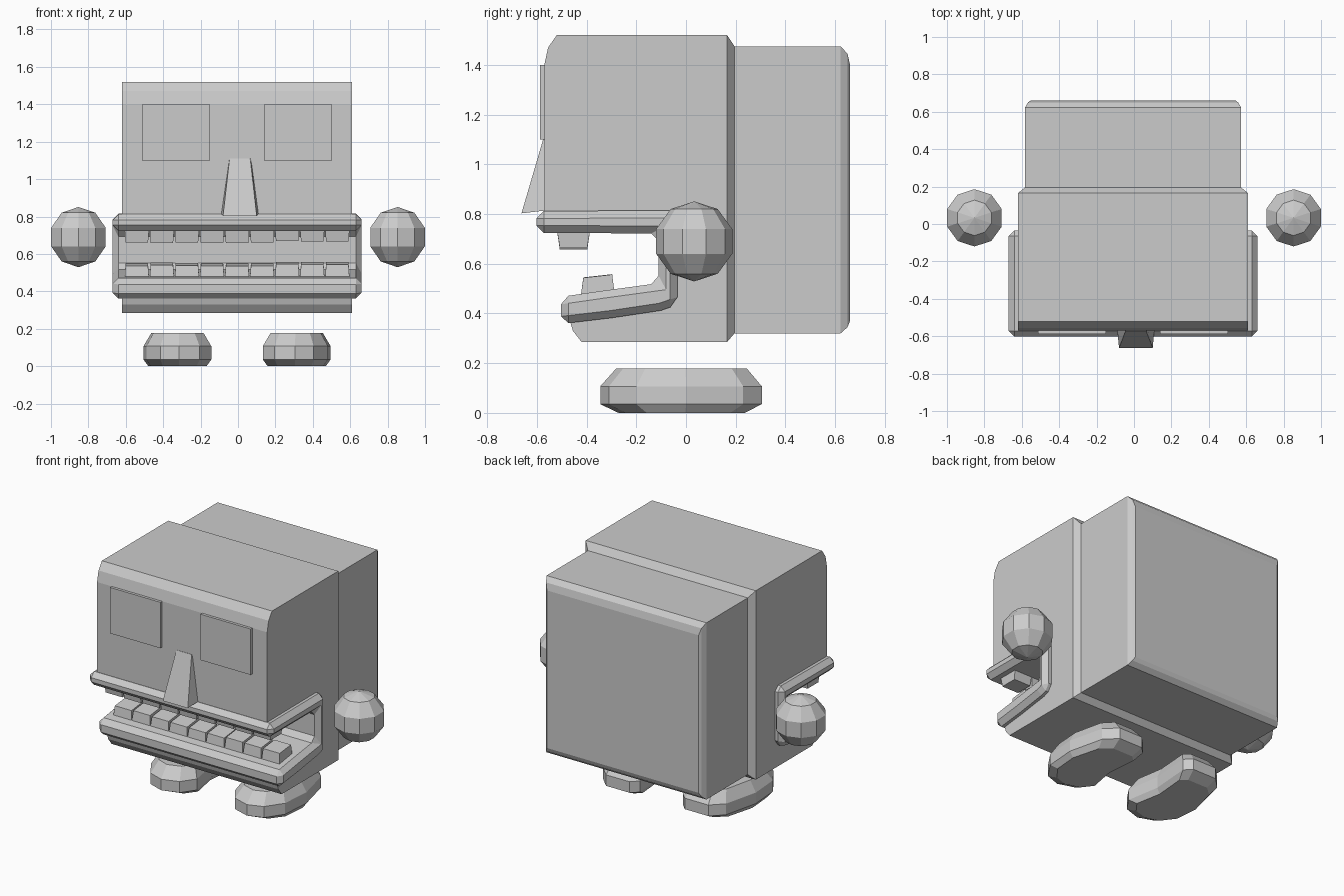
import bpy, bmesh, random
from mathutils import Matrix

if "Cube" in bpy.data.objects:
    bpy.data.objects.remove(bpy.data.objects["Cube"])

random.seed(4)


def finish(name, bm, mirror=False, x=-0.005):
    bmesh.ops.recalc_face_normals(bm, faces=bm.faces)
    me = bpy.data.meshes.new(name)
    bm.to_mesh(me)
    bm.free()
    ob = bpy.data.objects.new(name, me)
    ob.location.x = x
    bpy.context.collection.objects.link(ob)
    if mirror:
        ob.modifiers.new("Mirror", 'MIRROR').use_mirror_merge = False
    return ob


def add_loft(bm, rings):
    """Skin matching closed rings and cap both ends."""
    vs = [[bm.verts.new(p) for p in r] for r in rings]
    n = len(vs[0])
    for a, b in zip(vs, vs[1:]):
        for i in range(n):
            j = (i + 1) % n
            bm.faces.new((a[i], a[j], b[j], b[i]))
    bm.faces.new(vs[0])
    bm.faces.new(vs[-1])


def loft(name, rings, mirror=False):
    bm = bmesh.new()
    add_loft(bm, rings)
    return finish(name, bm, mirror)


def side_profile(name, pts, half):
    return loft(name, [[(x, y, z) for y, z in pts] for x in (-half, half)])


def rect_y(y, half, z0, z1):
    return [(-half, y, z0), (half, y, z0), (half, y, z1), (-half, y, z1)]


def rect_z(z, x0, x1, y0, y1):
    return [(x0, y0, z), (x1, y0, z), (x1, y1, z), (x0, y1, z)]


# Head with the mouth cut right through
side_profile("head", [
    (-0.57, 0.735), (-0.57, 1.40), (-0.555, 1.47), (-0.52, 1.52), (0.165, 1.52),
    (0.165, 0.285), (-0.42, 0.285), (-0.455, 0.33), (-0.47, 0.38), (-0.47, 0.46),
    (-0.33, 0.485), (-0.10, 0.515), (-0.10, 0.735)], 0.615)

# Back of head: chamfered step, then the narrower box
loft("head_back", [
    rect_y(0.165, 0.615, 0.285, 1.52), rect_y(0.195, 0.578, 0.32, 1.475),
    rect_y(0.622, 0.578, 0.32, 1.475), rect_y(0.65, 0.562, 0.345, 1.445),
    rect_y(0.66, 0.548, 0.37, 1.40)])

# Lips wrapping round the open mouth
lips = side_profile("lips", [
    (-0.602, 0.812), (-0.035, 0.815), (-0.035, 0.435), (-0.10, 0.412),
    (-0.30, 0.382), (-0.503, 0.358), (-0.503, 0.467), (-0.33, 0.492),
    (-0.11, 0.522), (-0.11, 0.722), (-0.602, 0.724)], 0.665)
bev = lips.modifiers.new("Bevel", 'BEVEL')
bev.width = 0.03
bev.segments = 1
bev.limit_method = 'ANGLE'
bev.angle_limit = 0.7

# Eyes: thin raised panels
loft("eyes", [rect_z(1.10, 0.145, 0.508, -0.588, -0.55),
              rect_z(1.40, 0.145, 0.508, -0.588, -0.55)], mirror=True)

# Nose wedge
nose = loft("nose", [
    [(-0.09, -0.662, 0.803), (0.09, -0.662, 0.803), (0.10, -0.56, 0.815), (-0.10, -0.56, 0.815)],
    [(-0.055, -0.572, 1.11), (0.055, -0.572, 1.11), (0.06, -0.56, 1.11), (-0.06, -0.56, 1.11)]])
nose.location.x = 0.01


# Rows of slightly uneven tapered teeth
def teeth(name, y0, y1, base, tip, tilt):
    bm = bmesh.new()
    pitch = 0.134
    for i in range(9):
        c = (i - 4) * pitch
        h = pitch / 2 - 0.001
        t = h - 0.006
        j = random.uniform(-0.006, 0.006)
        top = [(x, y, z + j + (tilt if y > (y0 + y1) / 2 else 0))
               for x, y, z in rect_z(tip, c - t, c + t, y0 + 0.012, y1 - 0.012)]
        add_loft(bm, [rect_z(base, c - h, c + h, y0, y1), top])
    return finish(name, bm)


teeth("upper_teeth", -0.52, -0.385, 0.74, 0.663, 0.0)
teeth("lower_teeth", -0.425, -0.285, 0.46, 0.54, 0.013)

# Hands: floating low-poly balls
bm = bmesh.new()
bmesh.ops.create_uvsphere(bm, u_segments=10, v_segments=5, radius=0.161,
                          matrix=Matrix.Translation((0.853, 0.033, 0.69)))
finish("hands", bm, mirror=True, x=0)

# Feet: bean-shaped sole stacked in bevelled layers
sole = [(0.155, 0.26), (0.20, 0.305), (0.37, 0.305), (0.445, 0.23), (0.50, 0.0),
        (0.485, -0.20), (0.41, -0.31), (0.31, -0.345), (0.20, -0.31), (0.138, -0.22), (0.175, 0.0)]
cx, cy = 0.318, -0.01
loft("feet", [[(cx + (x - cx) * sx, cy + (y - cy) * sy, z) for x, y in sole]
              for z, sx, sy in ((0, 0.86, 0.78), (0.035, 1, 1), (0.107, 1, 1), (0.178, 0.77, 0.81))],
     mirror=True)
